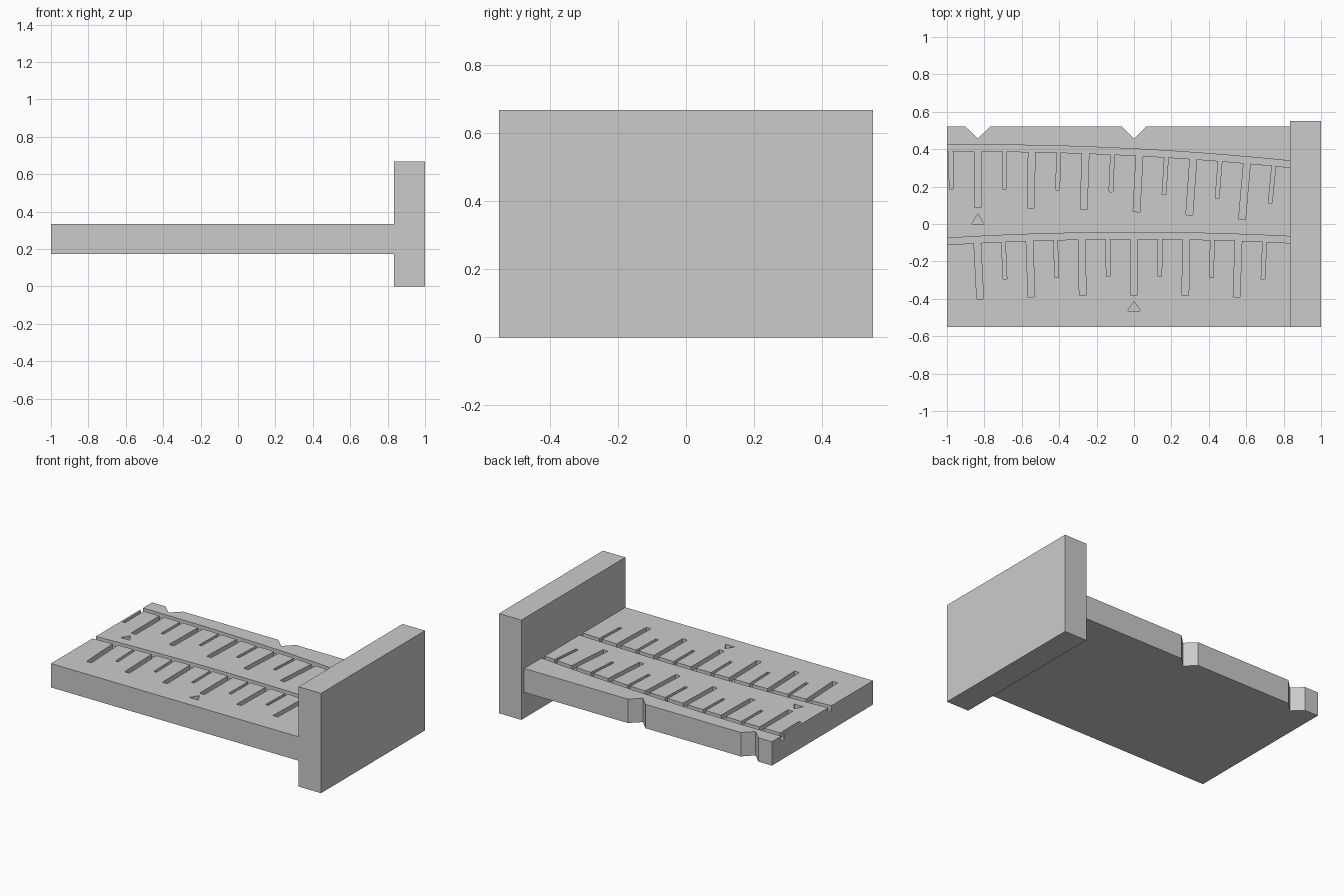
import bpy, bmesh, math

if "Cube" in bpy.data.objects:
    bpy.data.objects.remove(bpy.data.objects["Cube"])

PLATE_Z0, PLATE_Z1 = 0.173, 0.333
DEPTH = 0.033            # engraving depth
BLOCK_X = 0.834          # inner face of the end block
RADIUS = 16.3            # radius of both scale arcs

grey = bpy.data.materials.new("plain_grey")
grey.diffuse_color = (0.6, 0.6, 0.6, 1)
grey.use_nodes = True
grey.node_tree.nodes["Principled BSDF"].inputs["Base Color"].default_value = grey.diffuse_color


def prism(name, outline, z0, z1):
    """Extrude a plan outline from z0 to z1."""
    bm = bmesh.new()
    face = bm.faces.new([bm.verts.new((x, y, z0)) for x, y in outline])
    up = bmesh.ops.extrude_face_region(bm, geom=[face])["geom"]
    bmesh.ops.translate(bm, vec=(0, 0, z1 - z0),
                        verts=[v for v in up if isinstance(v, bmesh.types.BMVert)])
    bmesh.ops.recalc_face_normals(bm, faces=bm.faces)
    mesh = bpy.data.meshes.new(name)
    bm.to_mesh(mesh)
    bm.free()
    mesh.materials.append(grey)
    obj = bpy.data.objects.new(name, mesh)
    bpy.context.collection.objects.link(obj)
    return obj


def comb(cx, top, step, first, last):
    """Curved groove with radial ticks, long on even counts, as one outline."""
    def polar(r, a):
        return cx + r * math.sin(a), top - RADIUS + r * math.cos(a)

    def angle_at(x, r):
        return math.asin((x - cx) / r)

    inner = RADIUS - 0.035
    a0, a1 = angle_at(-1.05, RADIUS), angle_at(BLOCK_X, RADIUS)
    pts = [polar(RADIUS, a0 + (a1 - a0) * i / 16) for i in range(17)]
    pts.append(polar(inner, angle_at(BLOCK_X, inner)))
    for k in range(last, first - 1, -1):
        a = k * step / RADIUS
        half, length = (0.018, 0.30) if k % 2 == 0 else (0.010, 0.20)
        foot = inner - length
        pts += [polar(inner, a + half / inner), polar(foot, a + half / foot),
                polar(foot, a - half / foot), polar(inner, a - half / inner)]
    pts.append(polar(inner, angle_at(-1.05, inner)))
    return pts


def pointer(x, y):
    """Small triangular index mark with its tip at (x, y)."""
    return [(x, y), (x - 0.034, y - 0.054), (x + 0.034, y - 0.054)]


# Flat plate with two V notches in the back edge
outline = [(-1, -0.55), (BLOCK_X, -0.55), (BLOCK_X, 0.52)]
for nx in (0, -0.835):
    outline += [(nx + 0.065, 0.52), (nx, 0.457), (nx - 0.065, 0.52)]
outline.append((-1, 0.52))
plate = prism("scale_plate", outline, PLATE_Z0, PLATE_Z1)

# Engraved scales and index marks
cutters = {
    "upper_scale_cutter": comb(-0.835, 0.423, 0.1444, -1, 11),
    "lower_scale_cutter": comb(0, -0.045, 0.140, -6, 5),
    "upper_pointer_cutter": pointer(-0.835, 0.053),
    "lower_pointer_cutter": pointer(0, -0.412),
}
for name, shape in cutters.items():
    cutter = prism(name, shape, PLATE_Z1 - DEPTH, PLATE_Z1 + 0.05)
    cutter.hide_render = True
    cutter.hide_viewport = True
    cut = plate.modifiers.new(name, 'BOOLEAN')
    cut.operation = 'DIFFERENCE'
    cut.solver = 'EXACT'
    cut.object = cutter

# Upright end block
prism("end_block", [(BLOCK_X, -0.55), (1, -0.55), (1, 0.55), (BLOCK_X, 0.55)], 0, 0.668)
